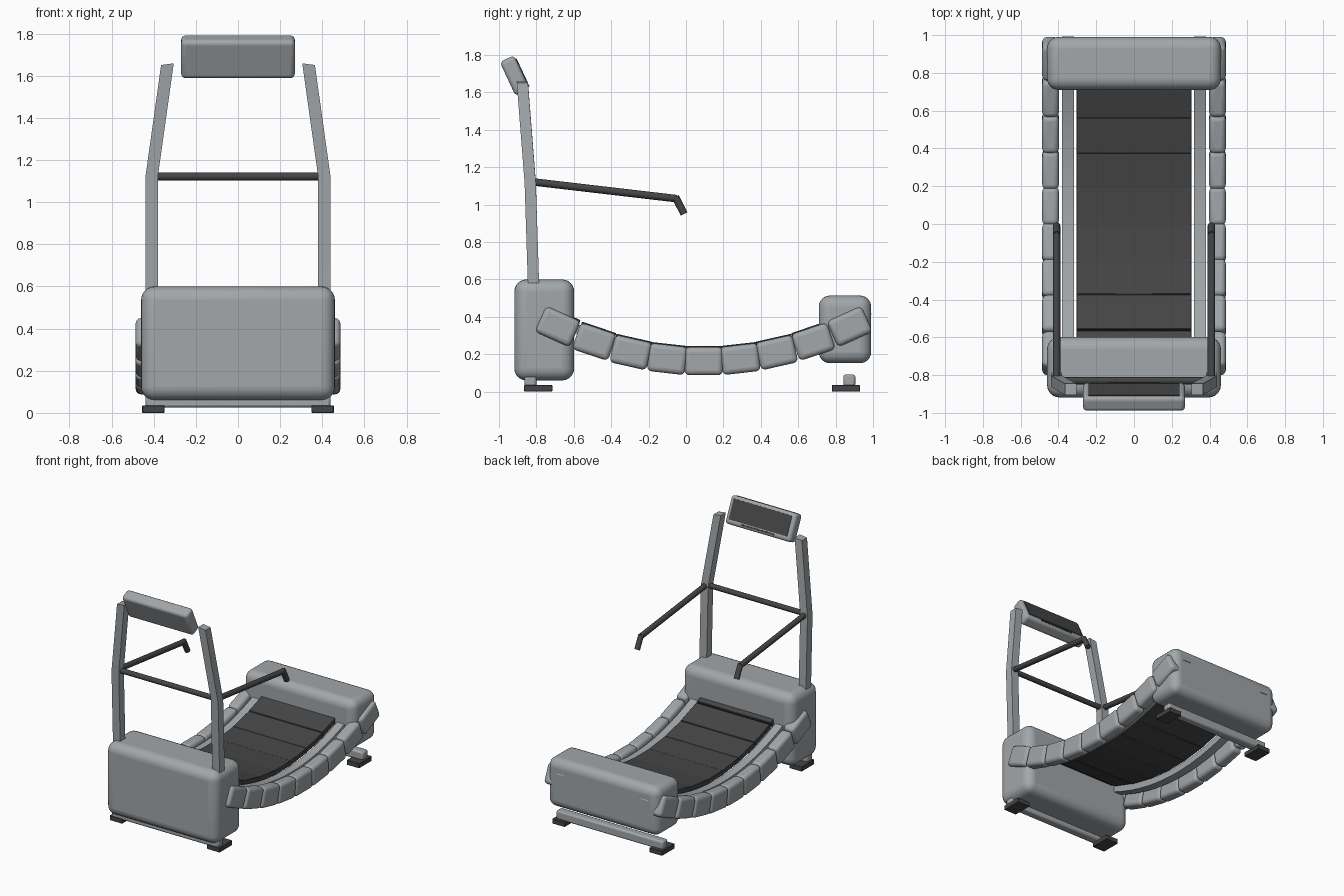
import bpy, bmesh, math
from mathutils import Vector, Matrix

cube = bpy.data.objects.get("Cube")
if cube:
    bpy.data.objects.remove(cube, do_unlink=True)


def material(name, colour):
    m = bpy.data.materials.new(name)
    m.use_nodes = True
    m.diffuse_color = colour
    m.node_tree.nodes["Principled BSDF"].inputs["Base Color"].default_value = colour
    return m


GREY = material("cool grey", (0.36, 0.385, 0.40, 1))
DARK = material("charcoal", (0.06, 0.06, 0.06, 1))


def finish(name, bm, mat, bevel=0, segments=4):
    bmesh.ops.recalc_face_normals(bm, faces=bm.faces)
    me = bpy.data.meshes.new(name)
    bm.to_mesh(me)
    bm.free()
    me.materials.append(mat)
    ob = bpy.data.objects.new(name, me)
    bpy.context.collection.objects.link(ob)
    if bevel:
        mod = ob.modifiers.new("Rounding", 'BEVEL')
        mod.width = bevel
        mod.segments = segments
    bpy.ops.object.select_all(action='DESELECT')
    ob.select_set(True)
    bpy.context.view_layer.objects.active = ob
    bpy.ops.object.shade_smooth_by_angle(angle=math.radians(35))
    return ob


def box(name, centre, size, mat, bevel=0, tilt=0, segments=4):
    bm = bmesh.new()
    bmesh.ops.create_cube(bm, size=1, matrix=Matrix.Diagonal((*size, 1)))
    ob = finish(name, bm, mat, bevel, segments)
    ob.location = centre
    ob.rotation_euler.x = tilt
    return ob


def sweep(name, rings, mat):
    # Join matching rings of points into a capped tube
    bm = bmesh.new()
    loops = [[bm.verts.new(p) for p in ring] for ring in rings]
    n = len(loops[0])
    for a, b in zip(loops, loops[1:]):
        for i in range(n):
            j = (i + 1) % n
            bm.faces.new((a[i], a[j], b[j], b[i]))
    bm.faces.new(loops[0])
    bm.faces.new(loops[-1])
    return finish(name, bm, mat)


def rod(name, start, end, radius, mat):
    a, b = Vector(start), Vector(end)
    bm = bmesh.new()
    turn = (b - a).to_track_quat('Z', 'Y').to_matrix().to_4x4()
    bmesh.ops.create_cone(bm, cap_ends=True, segments=16, radius1=radius, radius2=radius,
                          depth=(b - a).length, matrix=Matrix.Translation((a + b) / 2) @ turn)
    return finish(name, bm, mat)


def arc(y, offset=0):
    # Point on the sagging deck line, shifted along its normal, with its slope angle
    t = (y - 0.095) / 0.78
    angle = math.atan(0.45 * t)
    z = 0.163 + 0.185 * t * t
    return y - offset * math.sin(angle), z + offset * math.cos(angle), angle


# Housings
box("front_housing", (0, -0.758, 0.33), (0.92, 0.32, 0.54), GREY, 0.065, segments=6)
box("rear_housing", (0, 0.85, 0.333), (0.92, 0.28, 0.362), GREY, 0.06, segments=6)

# Curved belt slats and rounded side segments
for i in range(9):
    pos = 0.095 + (i - 4) * 0.195
    y, z, angle = arc(pos, 0.063)
    box(f"belt_slat_{i + 1}", (0, y, z), (0.61, 0.194, 0.036), DARK, 0.003, angle, 1)
    y, z, angle = arc(pos)
    for side, s in (("left", 1), ("right", -1)):
        box(f"{side}_side_segment_{i + 1}", (s * 0.442, y, z),
            (0.088, 0.203, 0.15), GREY, 0.026, angle)

for side, s in (("left", 1), ("right", -1)):
    # Rail beside the belt
    rings = []
    for k in range(33):
        pos = -0.78 + k * 1.775 / 32
        low, high = arc(pos, 0.005), arc(pos, 0.055)
        rings.append([(s * 0.318, *low[:2]), (s * 0.38, *low[:2]),
                      (s * 0.38, *high[:2]), (s * 0.318, *high[:2])])
    sweep(f"{side}_rail", rings, GREY)

    # Bent upright
    rings = []
    for x, y, z in ((0.41, -0.813, 0.5), (0.41, -0.833, 1.12), (0.335, -0.875, 1.655)):
        rings.append([(s * (x + dx), y + dy, z + (0.004 if dx < 0 else -0.004) * (z > 1))
                      for dx, dy in ((-0.03, -0.03), (0.03, -0.03), (0.03, 0.03), (-0.03, 0.03))])
    sweep(f"{side}_upright", rings, GREY)

    # Handle with drooping grip
    x = s * 0.41
    rod(f"{side}_handle", (x, -0.83, 1.123), (x, -0.05, 1.032), 0.02, DARK)
    rod(f"{side}_grip", (x, -0.057, 1.042), (x, -0.01, 0.95), 0.02, DARK)

    # Feet
    for place, y in (("front", -0.79), ("rear", 0.855)):
        box(f"{side}_{place}_foot", (s * 0.402, y, 0.018), (0.105, 0.15, 0.036), DARK, 0.003, segments=1)

# Cross members
rod("handle_crossbar", (-0.4, -0.83, 1.122), (0.4, -0.83, 1.122), 0.019, DARK)
for place, y in (("front", -0.832), ("rear", 0.873)):
    box(f"{place}_base_bar", (0, y, 0.059), (0.88, 0.064, 0.066), GREY, 0.012, segments=2)

# Console with screen and a row of keys on its user side
TILT = math.radians(25)
CENTRE = Vector((0, -0.915, 1.69))
SPIN = Matrix.Rotation(TILT, 3, 'X')
box("console", CENTRE, (0.54, 0.085, 0.2), GREY, 0.022, TILT)
box("screen", CENTRE + SPIN @ Vector((0, 0.043, 0.006)), (0.48, 0.008, 0.145), DARK, tilt=TILT)
for i in range(9):
    box(f"console_key_{i + 1}", CENTRE + SPIN @ Vector(((i - 4) * 0.031, 0.043, -0.079)),
        (0.024, 0.009, 0.011), DARK, tilt=TILT)
